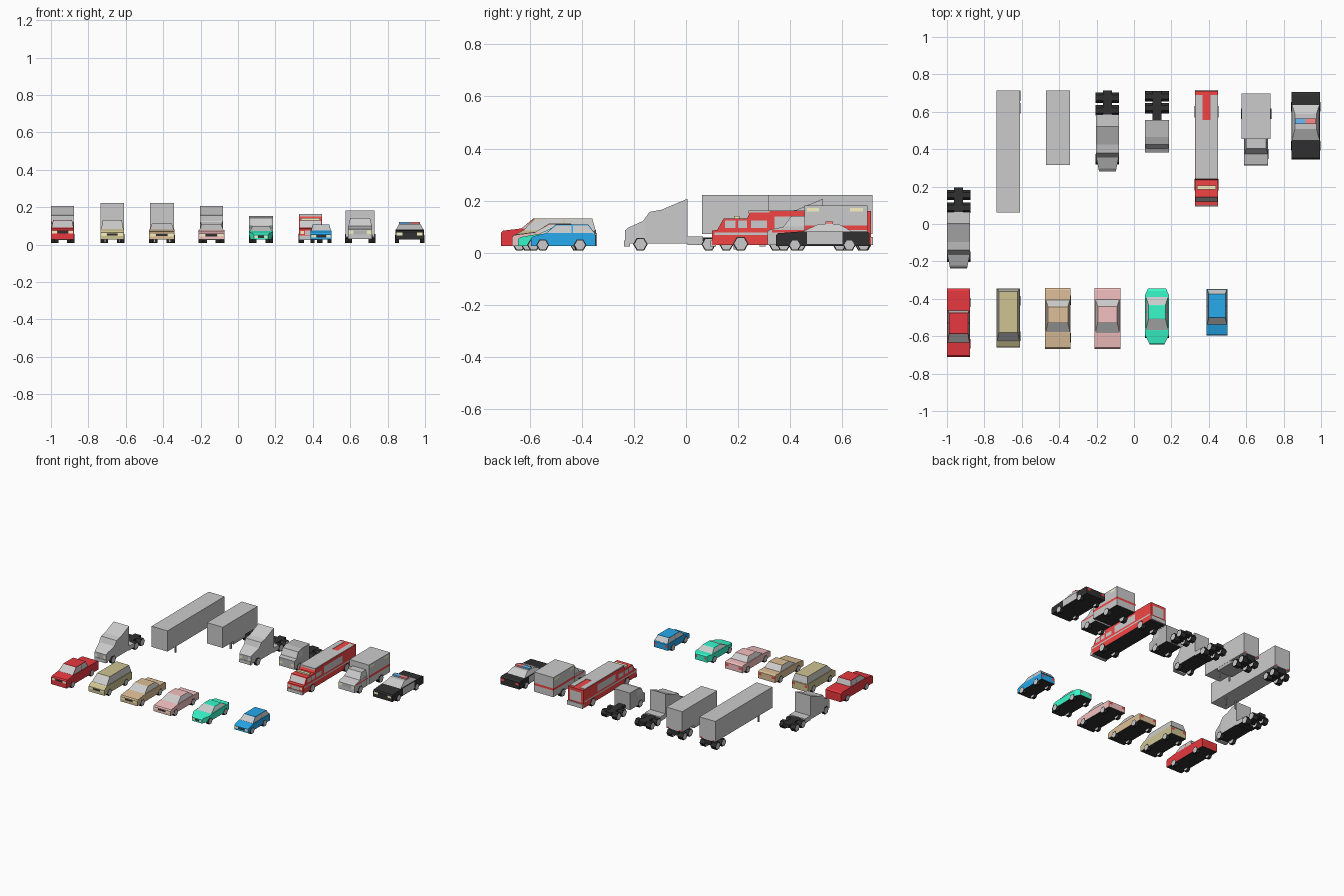
import bpy, bmesh, math
from mathutils import Matrix

if "Cube" in bpy.data.objects:
    bpy.data.objects.remove(bpy.data.objects["Cube"])

COL = dict(red=(.8, .04, .05), olive=(.62, .55, .29), brown=(.72, .52, .31), pink=(.9, .53, .53),
           green=(.04, .95, .6), blue=(.02, .4, .85), grey=(.8, .8, .8), black=(.03, .03, .03),
           glass=(.62, .62, .62), dark=(.48, .48, .48), fire=(.9, .06, .06), lamp=(.95, .9, .55),
           beacon_blue=(.15, .5, .9), beacon_red=(.95, .25, .25))


def mat(c):
    m = bpy.data.materials.get(c) or bpy.data.materials.new(c)
    m.diffuse_color = (*COL[c], 1)
    m.use_nodes = True
    m.node_tree.nodes["Principled BSDF"].inputs["Base Color"].default_value = m.diffuse_color
    return m


def finish(bm, name, *cols):
    bmesh.ops.recalc_face_normals(bm, faces=bm.faces)
    me = bpy.data.meshes.new(name)
    bm.to_mesh(me)
    bm.free()
    for c in cols:
        me.materials.append(mat(c))
    ob = bpy.data.objects.new(name, me)
    bpy.context.collection.objects.link(ob)
    return ob


def cut(bm, y):
    bmesh.ops.bisect_plane(bm, geom=bm.verts[:] + bm.edges[:] + bm.faces[:], plane_co=(0, y, 0), plane_no=(0, 1, 0))


def prism(name, cx, half, pts, col, nose=None, tail=None, under="black"):
    """Side profile (y, z) extruded across; nose/tail = (depth, width factor) narrow the ends."""
    bm = bmesh.new()
    f = bm.faces.new([bm.verts.new((-half, y, z)) for y, z in pts])
    ext = bmesh.ops.extrude_face_region(bm, geom=[f])["geom"]
    bmesh.ops.translate(bm, vec=(2 * half, 0, 0), verts=[v for v in ext if isinstance(v, bmesh.types.BMVert)])
    ya, yb = min(p[0] for p in pts), max(p[0] for p in pts)
    for end, y in ((nose, ya), (tail, yb)):
        if end:
            cut(bm, y + end[0] if y == ya else y - end[0])
            for v in bm.verts:
                v.co.x *= 1 - (1 - end[1]) * max(0, 1 - abs(v.co.y - y) / end[0])
    bmesh.ops.recalc_face_normals(bm, faces=bm.faces)
    for f in bm.faces:
        f.material_index = int(f.normal.z < -.9)
    bmesh.ops.translate(bm, vec=(cx, 0, 0), verts=bm.verts)
    return finish(bm, name, col, under)


def box(name, cx, half, y0, y1, z0, z1, col="grey", under=None):
    return prism(name, cx, half, [(y0, z0), (y1, z0), (y1, z1), (y0, z1)], col, under=under or col)


def cabin(name, cx, hb, ht, ys, z0, z1, col, split=True, pillar=.004):
    """Tapered cabin: ys = base front, roof front, roof rear, base rear; window panes are inset."""
    bm = bmesh.new()
    a, b, c, d = ys
    lo = [bm.verts.new((x, y, z0)) for x, y in ((-hb, a), (hb, a), (hb, d), (-hb, d))]
    hi = [bm.verts.new((x, y, z1)) for x, y in ((-ht, b), (ht, b), (ht, c), (-ht, c))]
    bm.faces.new(hi)
    bm.faces.new(lo[::-1])
    for i in range(4):
        bm.faces.new((lo[i], lo[(i + 1) % 4], hi[(i + 1) % 4], hi[i]))
    if split:
        cut(bm, (b + c) / 2)
    bmesh.ops.recalc_face_normals(bm, faces=bm.faces)
    panes = [f for f in bm.faces if abs(f.normal.z) < .97]
    bmesh.ops.inset_individual(bm, faces=panes, thickness=pillar)
    for f in panes:
        f.material_index = 1
    bmesh.ops.translate(bm, vec=(cx, 0, 0), verts=bm.verts)
    return finish(bm, name, col, "glass")


def panel(name, cx, pts, col, mirror=True):
    """Thin flat decal quad, mirrored left/right."""
    bm = bmesh.new()
    for s in ((1, -1) if mirror else (1,)):
        bm.faces.new([bm.verts.new((cx + s * x, y, z)) for x, y, z in pts])
    return finish(bm, name, col)


def side(name, cx, x, y0, y1, z0, z1, col):
    panel(name, cx, [(x, y0, z0), (x, y1, z0), (x, y1, z1), (x, y0, z1)], col)


def end(name, cx, y, x0, x1, z0, z1, col):
    panel(name, cx, [(x0, y, z0), (x1, y, z0), (x1, y, z1), (x0, y, z1)], col)


def wheels(name, cx, half, ys, r=.025, w=.022):
    """Six-sided tyres with grey hubs, outer face at +-half."""
    bm = bmesh.new()
    for y in ys:
        for s in (-1, 1):
            m = Matrix.Translation((cx + s * (half - w / 2), y, r + .005)) @ Matrix.Rotation(math.pi / 2, 4, 'Y')
            bmesh.ops.create_cone(bm, cap_ends=True, segments=6, radius1=r, radius2=r, depth=w, matrix=m)
    caps = [f for f in bm.faces if len(f.verts) == 6]
    bmesh.ops.inset_individual(bm, faces=caps, thickness=.005)
    for f in caps:
        f.material_index = 1
    return finish(bm, name, "black", "glass")


def car(name, cx, half, col, y0, y1, zh, zc, zd, roof, ys, ht=.78, nose=None, tail=None, wh=(.06, .065)):
    prism(name + "_body", cx, half, [(y0, .027), (y1, .027), (y1, zd - .006), (y1 - .012, zd), (ys[3], zd),
          (ys[0], zc), (y0 + .008, zh), (y0, zh - .008)], col, nose, tail)
    cabin(name + "_cabin", cx, half * .95, half * ht, ys, min(zc, zd) - .002, roof, col)
    wheels(name + "_wheels", cx, half + .001, (y0 + wh[0], y1 - wh[1]))
    k = nose[1] if nose else 1
    end(name + "_headlights", cx, y0 - .001, half * .5 * k, half * .9 * k, zh - .025, zh - .01, "lamp")
    end(name + "_grille", cx, y0 - .001, 0, half * .45 * k, zh - .024, zh - .012, "black")
    k = tail[1] if tail else 1
    end(name + "_taillights", cx, y1 + .001, half * .6 * k, half * .92 * k, zd - .028, zd - .012, "fire")


# Front row of cars
car("pickup", -.938, .062, "red", -.71, -.345, .085, .093, .093, .132, (-.635, -.585, -.475, -.462), .82, wh=(.07, .075))
car("wagon", -.672, .063, "olive", -.66, -.345, .072, .085, .085, .132, (-.628, -.58, -.36, -.346), .8)
car("sedan", -.407, .068, "brown", -.668, -.342, .07, .08, .08, .113, (-.58, -.525, -.443, -.405), .78)
car("saloon", -.142, .069, "pink", -.668, -.342, .068, .078, .078, .11, (-.585, -.525, -.44, -.4), .75)
car("coupe", .123, .064, "green", -.645, -.345, .06, .072, .074, .1, (-.57, -.505, -.435, -.385), .7, (.05, .6), (.035, .75))
car("hatchback", .444, .056, "blue", -.595, -.347, .063, .075, .075, .108, (-.54, -.5, -.375, -.348), .8, wh=(.045, .06))

# Police car: black body with white doors and cabin, roof beacons
P = .918
car("police_car", P, .077, "black", .345, .705, .075, .082, .082, .11, (.445, .508, .588, .64), .75, wh=(.073, .078))
bpy.data.objects["police_car_cabin"].data.materials[0] = mat("grey")
side("police_doors", P, .0785, .465, .6, .033, .08, "grey")
for s, c in ((-1, "beacon_blue"), (1, "beacon_red")):
    box("police_" + c, P + s * .028, .028, .535, .565, .11, .121, c)


# Tractor chassis: rails and dual rear wheels
def chassis(name, cx, y0, y1, axles):
    box(name + "_rails", cx, .025, y0, y1, .035, .058, "black")
    wheels(name + "_rear_wheels", cx, .063, axles, .028, .04)
    for y in axles:
        box(name + "_axle", cx, .055, y - .005, y + .005, .028, .04, "black")


def sleeper(name, cx, y):
    prism(name + "_cab", cx, .062, [(y, .035), (y + .24, .035), (y + .24, .207), (y + .14, .165), (y + .095, .157),
          (y + .07, .122), (y + .012, .096), (y, .085)], "grey", (.08, .74))
    box(name + "_deck", cx, .062, y + .24, y + .3, .03, .062, "grey", "black")
    chassis(name, cx, y + .22, y + .43, (y + .322, y + .39))
    wheels(name + "_front_wheels", cx, .063, (y + .06,), .028)
    panel(name + "_windshield", cx, [(0, y + .071, .126), (.052, y + .071, .126), (.054, y + .0925, .156), (0, y + .0925, .156)], "dark")
    panel(name + "_side_window", cx, [(.0628, y + .09, .12), (.0628, y + .127, .12), (.0628, y + .127, .15), (.0628, y + .1, .15)], "glass")
    box(name + "_bumper", cx, .046, y - .003, y + .02, .025, .048, "grey")
    end(name + "_grille", cx, y - .001, 0, .022, .05, .084, "dark")
    end(name + "_headlights", cx, y - .001, .027, .044, .055, .07, "lamp")


sleeper("sleeper_truck", -.938, -.235)
sleeper("second_sleeper_truck", -.142, .285)


# Box trailers
def trailer(name, cx, y0, y1):
    box(name + "_box", cx, .0635, y0, y1, .072, .222)
    box(name + "_bogie", cx, .03, y1 - .13, y1 - .005, .035, .072, "black")
    wheels(name + "_wheels", cx, .064, (y1 - .095, y1 - .03), .028, .04)
    for s in (-1, 1):
        box(name + "_leg", cx + s * .04, .005, y0 + .12, y0 + .13, .012, .072, "dark")
    end(name + "_taillights", cx, y1 + .001, .04, .058, .076, .084, "fire")


trailer("long_trailer", -.672, .062, .715)
trailer("short_trailer", -.407, .316, .715)
box("short_trailer_skirt", -.407, .0625, .44, .58, .05, .072, "dark")

# Flat-nosed tractor
E = .123
prism("day_cab", E, .063, [(.382, .03), (.555, .03), (.555, .153), (.465, .153), (.425, .142), (.405, .1), (.382, .09)], "dark")
panel("day_cab_windshield", E, [(0, .405, .103), (.057, .405, .103), (.054, .423, .14), (0, .423, .14)], "glass")
panel("day_cab_window", E, [(.064, .42, .1), (.064, .475, .1), (.064, .475, .138), (.064, .435, .138)], "glass")
chassis("day_cab", E, .54, .71, (.62, .682))
wheels("day_cab_front_wheels", E, .064, (.435,), .028)
end("day_cab_headlights", E, .381, .035, .056, .05, .065, "lamp")

# Fire engine: low cab, tall equipment body, stripes and ladder strip
F = .388
prism("fire_engine_cab", F, .062, [(.1, .03), (.32, .03), (.32, .155), (.245, .155), (.235, .132), (.145, .132), (.12, .088), (.1, .085)], "fire")
box("fire_engine_body", F, .062, .32, .71, .03, .16, "fire", "black")
box("fire_engine_roof", F, .06, .24, .555, .15, .163)
box("fire_engine_bumper", F, .062, .094, .115, .025, .048)
box("fire_engine_tailboard", F, .062, .69, .717, .03, .06)
for s in (-1, 1):
    box("fire_engine_rear_roof", F + s * .041, .019, .555, .69, .155, .163)
box("fire_engine_beacon", F, .05, .185, .205, .132, .142, "lamp")
panel("fire_engine_windshield", F, [(0, .1205, .092), (.056, .1205, .092), (.056, .141, .128), (0, .141, .128)], "glass")
for y0, y1 in ((.15, .19), (.2, .235), (.25, .31)):
    side("fire_engine_window", F, .0628, y0, y1, .095, .123, "glass")
side("fire_engine_stripe", F, .0628, .11, .7, .068, .078, "grey")
side("fire_engine_locker", F, .063, .34, .55, .09, .14, "glass")
end("fire_engine_rear_panel", F, .711, 0, .045, .07, .14, "glass")
end("fire_engine_headlights", F, .099, .035, .055, .058, .074, "lamp")
end("fire_engine_grille", F, .099, 0, .03, .052, .075, "grey")
wheels("fire_engine_wheels", F, .064, (.21, .6), .03, .03)

# Ambulance: van front, box rear with red stripe and lamps
A = .653
prism("ambulance_front", A, .064, [(.312, .03), (.46, .03), (.46, .1), (.375, .1), (.32, .088), (.312, .08)], "grey")
cabin("ambulance_cab", A, .063, .053, (.372, .405, .455, .46), .098, .142, "grey", False)
box("ambulance_box", A, .078, .455, .697, .04, .182, "grey", "black")
side("ambulance_stripe", A, .079, .455, .697, .088, .104, "fire")
side("ambulance_front_stripe", A, .0648, .33, .455, .078, .087, "fire")
end("ambulance_rear_stripe", A, .698, 0, .078, .088, .104, "fire")
end("ambulance_rear_windows", A, .698, .008, .045, .115, .15, "glass")
for y0, y1 in ((.465, .51), (.63, .68)):
    side("ambulance_side_lamp", A, .079, y0, y1, .158, .172, "lamp")
end("ambulance_headlights", A, .311, .038, .06, .058, .076, "lamp")
end("ambulance_grille", A, .311, 0, .033, .055, .075, "dark")
wheels("ambulance_front_wheels", A, .066, (.375,), .027)
wheels("ambulance_rear_wheels", A, .082, (.59,), .028, .03)
